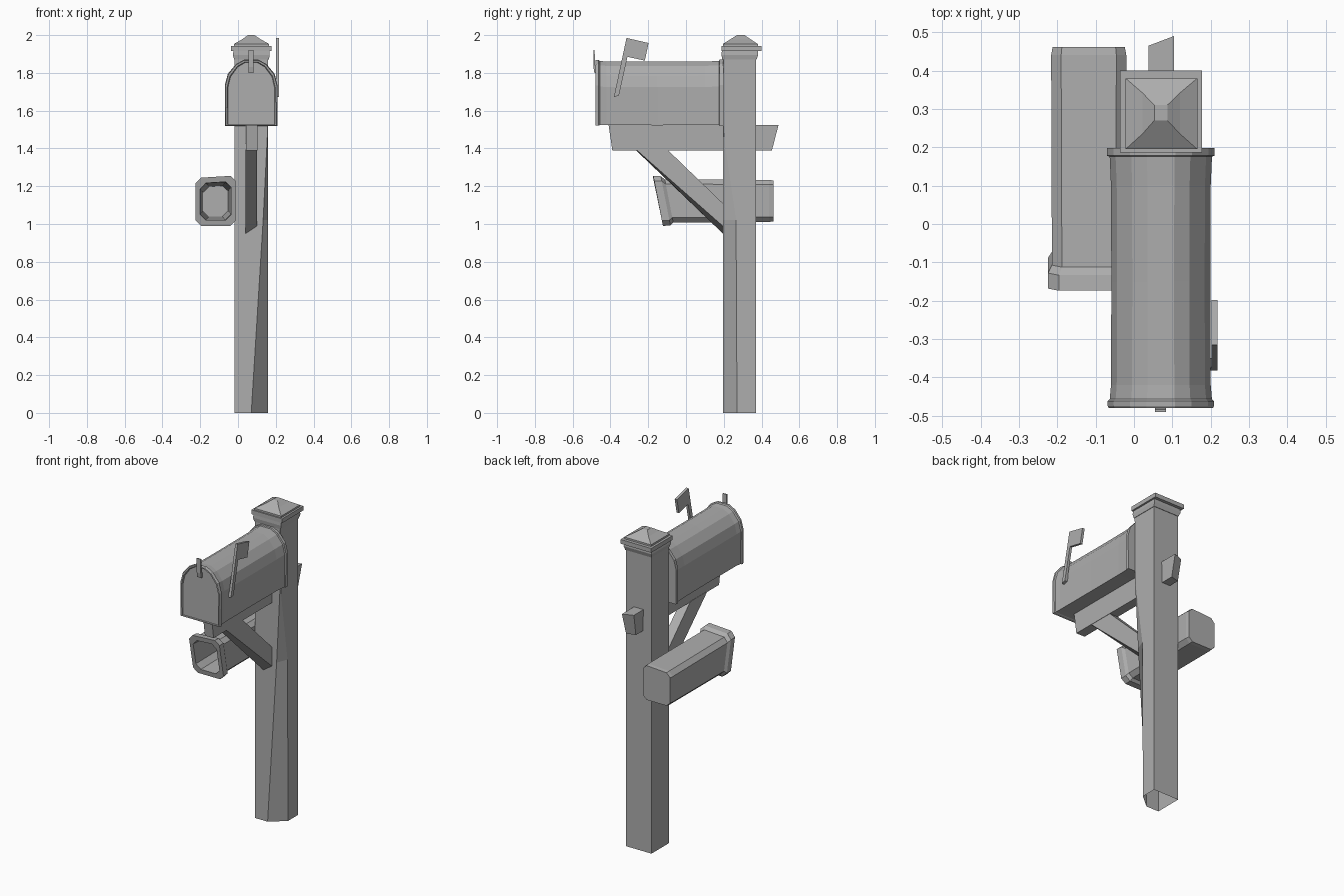
import bpy, bmesh
from mathutils import Vector

cube = bpy.data.objects.get("Cube")
if cube:
    bpy.data.objects.remove(cube, do_unlink=True)

grey = bpy.data.materials.new("weathered grey")
grey.use_nodes = True
colour = (0.42, 0.42, 0.42, 1)
grey.diffuse_color = colour
grey.node_tree.nodes["Principled BSDF"].inputs["Base Color"].default_value = colour


def loft(name, rings, start=True, end=True):
    """Join rings of points with flat faces, optionally closing the ends."""
    bm = bmesh.new()
    loops = [[bm.verts.new(p) for p in ring] for ring in rings]
    for a, b in zip(loops, loops[1:]):
        for i in range(len(a)):
            j = (i + 1) % len(a)
            bm.faces.new((a[i], a[j], b[j], b[i]))
    if start:
        bm.faces.new(loops[0][::-1])
    if end:
        bm.faces.new(loops[-1])
    bmesh.ops.remove_doubles(bm, verts=bm.verts, dist=0.0001)
    bmesh.ops.recalc_face_normals(bm, faces=bm.faces)
    mesh = bpy.data.meshes.new(name)
    bm.to_mesh(mesh)
    bm.free()
    mesh.materials.append(grey)
    obj = bpy.data.objects.new(name, mesh)
    bpy.context.collection.objects.link(obj)
    return obj


def side_plate(name, outline, x0, x1):
    """Extrude a (y, z) outline along x."""
    return loft(name, [[(x, y, z) for y, z in outline] for x in (x0, x1)])


def rect(x0, x1, y0, y1, z):
    return [(x0, y0, z), (x1, y0, z), (x1, y1, z), (x0, y1, z)]


# Post, with its front corner worn away towards the ground
def post_ring(z, cx, cy):
    return [(-0.018, 0.195, z), (cx, 0.195, z), (0.16, cy, z),
            (0.16, 0.37, z), (-0.018, 0.37, z)]


loft("post", [post_ring(0, 0.07, 0.27), post_ring(1.02, 0.133, 0.265),
              post_ring(1.46, 0.155, 0.2), post_ring(1.9, 0.158, 0.197)], start=False)

# Stepped cap with a flared pyramid
loft("cap_moulding", [rect(-0.02, 0.163, 0.192, 0.373, 1.87),
                      rect(-0.028, 0.168, 0.188, 0.382, 1.895),
                      rect(-0.022, 0.165, 0.19, 0.38, 1.92)])
loft("cap_plate", [rect(-0.037, 0.177, 0.187, 0.4, z) for z in (1.915, 1.942)])
loft("cap_pyramid", [rect(-0.022, 0.165, 0.195, 0.38, 1.94),
                     rect(-0.022, 0.165, 0.195, 0.38, 1.953),
                     rect(0.022, 0.12, 0.235, 0.342, 1.978),
                     rect(0.053, 0.087, 0.27, 0.31, 2.0)])

# Arched mailbox body and rims
half_arch = [(0.128, 1.525), (0.13, 1.725), (0.115, 1.785),
             (0.075, 1.837), (0.035, 1.86)]


def arch_ring(y, grow=0.0):
    k = 1 + grow / 0.13
    right = [(x * k, z + (grow if z > 1.6 else -grow * 0.5)) for x, z in half_arch]
    full = right + [(-x, z) for x, z in reversed(right)]
    return [(0.07 + x, y, z) for x, z in full]


loft("mailbox_body", [arch_ring(-0.465, 0.004), arch_ring(-0.42), arch_ring(-0.15, -0.001),
                      arch_ring(0.1), arch_ring(0.19, 0.004)])
loft("mailbox_front_rim", [arch_ring(-0.472, -0.006), arch_ring(-0.48, -0.002),
                           arch_ring(-0.48, 0.006), arch_ring(-0.474, 0.009),
                           arch_ring(-0.462, 0.009), arch_ring(-0.455, 0.002)])
loft("mailbox_back_rim", [arch_ring(0.175, 0.002), arch_ring(0.178, 0.01),
                          arch_ring(0.198, 0.01)])

# Door latch and signal flag
side_plate("door_latch", [(-0.472, 1.8), (-0.485, 1.8), (-0.49, 1.83), (-0.49, 1.92),
                          (-0.484, 1.92), (-0.48, 1.83), (-0.472, 1.83)], 0.055, 0.083)
side_plate("signal_flag", [(-0.382, 1.672), (-0.355, 1.68), (-0.31, 1.885), (-0.218, 1.865),
                           (-0.198, 1.958), (-0.315, 1.985)], 0.202, 0.218)
side_plate("flag_pivot", [(-0.382, 1.672), (-0.355, 1.68), (-0.349, 1.71),
                          (-0.375, 1.703)], 0.19, 0.204)

# Support arm passing through the post, with a slanted back end
arm = [(-0.41, 1.525), (-0.39, 1.39), (0.45, 1.39), (0.48, 1.525)]
loft("support_arm", [[(0.042, y, z) for y, z in arm[:2]] + [(0.042, 0.44, 1.39), (0.038, 0.465, 1.525)],
                     [(0.103, y, z) for y, z in arm[:2]] + [(0.1, 0.455, 1.39), (0.104, 0.49, 1.525)]])

# Diagonal brace, thinner on its outer side
loft("diagonal_brace", [
    [(0.04, -0.27, 1.395), (0.04, -0.1, 1.395), (0.04, 0.2, 1.1), (0.04, 0.2, 0.945)],
    [(0.1, -0.265, 1.395), (0.1, -0.1, 1.395), (0.1, 0.2, 1.105), (0.1, 0.2, 0.985)]])

# Newspaper tube: one skin from the closed back, round the lip, to the inner end
centre = Vector((-0.118, 0, 1.12))


def tube_ring(y, w, h, bevel, lean=0.0, dz=0.0):
    corners = [(w, h - bevel), (w - bevel, h), (bevel - w, h), (-w, h - bevel),
               (-w, bevel - h), (bevel - w, -h), (w - bevel, -h), (w, bevel - h)]
    # the top rises gently towards the post
    return [centre + Vector((x, y - lean * z, z + dz + (0.06 * x if z > 0 else 0)))
            for x, z in corners]


loft("newspaper_tube", [
    tube_ring(0.462, 0.094, 0.106, 0.024), tube_ring(0.44, 0.098, 0.109, 0.026),
    tube_ring(-0.09, 0.096, 0.112, 0.026, 0.2), tube_ring(-0.108, 0.106, 0.128, 0.028, 0.2),
    tube_ring(-0.148, 0.106, 0.13, 0.028, 0.2), tube_ring(-0.148, 0.082, 0.1, 0.03, 0.2),
    tube_ring(-0.1, 0.08, 0.098, 0.03, 0.2), tube_ring(0.42, 0.066, 0.08, 0.03)])
